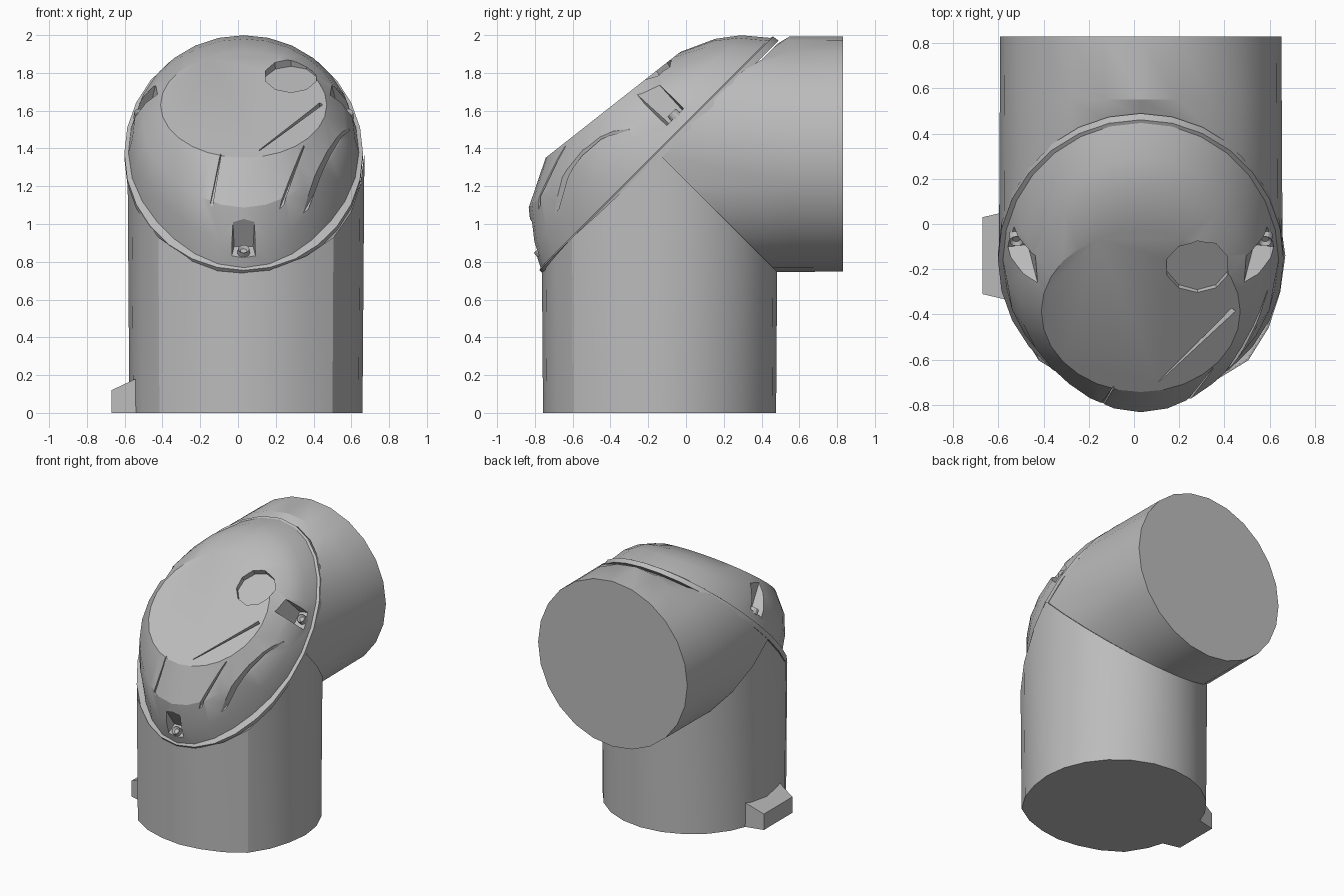
import bpy, bmesh, math
from mathutils import Matrix, Vector

if "Cube" in bpy.data.objects:
    bpy.data.objects.remove(bpy.data.objects["Cube"])

grey = bpy.data.materials.new("pipe grey")
grey.use_nodes = True
grey.diffuse_color = (0.5, 0.5, 0.5, 1)
grey.node_tree.nodes["Principled BSDF"].inputs["Base Color"].default_value = (0.5, 0.5, 0.5, 1)

# Slanted frame of the access cover: u across, v up the slope, w outward
S = math.sqrt(0.5)
CENTRE = Vector((0.03, -0.14, 1.37))
SLOPE = Matrix(((1, 0, 0, CENTRE.x), (0, S, -S, CENTRE.y), (0, S, S, CENTRE.z), (0, 0, 0, 1)))
OUTWARD = Vector((0, -S, S))
MITRE = Vector((0, S, S))


def smooth(ob, angle=25):
    bpy.ops.object.select_all(action='DESELECT')
    ob.select_set(True)
    bpy.context.view_layer.objects.active = ob
    bpy.ops.object.shade_smooth_by_angle(angle=math.radians(angle))


def finish(bm, name, matrix=Matrix()):
    bmesh.ops.recalc_face_normals(bm, faces=bm.faces)
    bm.transform(matrix)
    mesh = bpy.data.meshes.new(name)
    bm.to_mesh(mesh)
    bm.free()
    mesh.materials.append(grey)
    ob = bpy.data.objects.new(name, mesh)
    bpy.context.collection.objects.link(ob)
    smooth(ob)
    return ob


def bisect(bm, point, normal, clear):
    bmesh.ops.bisect_plane(bm, geom=bm.verts[:] + bm.edges[:] + bm.faces[:],
                           plane_co=point, plane_no=normal, clear_outer=clear)


def pipe(matrix, r_end, mitre_normal):
    """Pipe running from a closed end to the mitre, trimmed by the cover plane."""
    bm = bmesh.new()
    bmesh.ops.create_cone(bm, cap_ends=True, segments=24, radius1=r_end, radius2=0.635, depth=2.4,
                          matrix=matrix @ Matrix.Translation((0, 0, 1.2)))
    bisect(bm, CENTRE, mitre_normal, True)
    bisect(bm, CENTRE, OUTWARD, True)
    return bm


# Lower pipe, fuller at its two front corners
AXIS_X = 0.042
bm = pipe(Matrix.Translation((AXIS_X, CENTRE.y, 0)), 0.617, MITRE)
for p in bm.verts:
    dx, dy = p.co.x - AXIS_X, p.co.y - CENTRE.y
    if dy < 0:
        off_corner = abs(abs(dx) - abs(dy)) / math.hypot(dx, dy)
        grow = 1 + 0.05 * max(0, 1 - 1.5 * off_corner)
        p.co.x, p.co.y = AXIS_X + dx * grow, CENTRE.y + dy * grow
finish(bm, "lower_pipe")

# Rear pipe, dipping at the top just behind the cover
bm = pipe(Matrix.Translation((CENTRE.x, 0.83, CENTRE.z)) @ Matrix.Rotation(math.pi / 2, 4, 'X'),
          0.622, -MITRE)
bisect(bm, Vector((0, 0.55, 0)), Vector((0, 1, 0)), False)
for p in bm.verts:
    if p.co.y < 0.5 and p.co.z > 1.85:
        p.co.z -= 0.04
finish(bm, "rear_pipe")

# Domed cover: height, tilt, half width, low end, high end, corner pinch of each ring
RINGS = [(-0.02, 0, 0.632, -0.885, 0.87, 0), (0.015, 0, 0.632, -0.885, 0.865, 0),
         (0.02, 0, 0.61, -0.87, 0.85, 0.04), (0.14, 0, 0.59, -0.81, 0.75, 0.06),
         (0.255, -0.05, 0.535, -0.69, 0.64, 0.05), (0.36, -0.12, 0.44, -0.44, 0.46, 0)]
SEG = 28
bm = bmesh.new()
loops = []
for w, tilt, hx, lo, hi, pinch in RINGS:
    loop = []
    for i in range(SEG):
        a = math.tau * i / SEG
        k = 1 - pinch * math.sin(2 * a) ** 2 if math.sin(a) < 0 else 1
        v = (lo + hi) / 2 + (hi - lo) / 2 * math.sin(a) * k
        loop.append(bm.verts.new((hx * math.cos(a) * k, v, w + tilt * v)))
    loops.append(loop)
for a, b in zip(loops, loops[1:]):
    for i in range(SEG):
        j = (i + 1) % SEG
        bm.faces.new((a[i], a[j], b[j], b[i]))
bm.faces.new(loops[0][::-1])
bm.faces.new(loops[-1])
cover = finish(bm, "access_cover", SLOPE)

# All recesses of the cover are gathered in one cutter
recesses = bmesh.new()


def new_box():
    return bmesh.ops.create_cube(recesses, size=2)["verts"]


def pocket(origin, angle, inner, floor):
    """Flared screw pocket, open toward the rim."""
    place = Matrix.Translation((0, origin, 0)) @ Matrix.Rotation(angle, 4, 'Z')
    for p in new_box():
        high, outer = p.co.z > 0, p.co.x > 0
        r = 0.4 if outer else (-0.08 if high else 0)
        half = (0.12 if outer else 0.05) + (0.02 if high else 0)
        p.co = place @ Vector((inner + r, p.co.y * half, 0.5 if high else floor))


def groove(start, end, width):
    """Sliver-shaped groove that widens toward its end."""
    a, b = Vector(start), Vector(end)
    side = Vector((b.y - a.y, a.x - b.x, 0)).normalized()
    for p in new_box():
        base, half = (b, width) if p.co.x > 0 else (a, 0.006)
        high = p.co.z > 0
        p.co = base + side * (half if high else half * 0.3) * p.co.y + Vector((0, 0, 0.25 if high else 0))


# Screw pockets at both sides and the front
pocket(0.2, 0, 0.5, 0.08)
pocket(0.2, math.pi, 0.5, 0.08)
pocket(0, -math.pi / 2, 0.76, 0.07)

# Creases beside the nose and along the right shoulder
groove((-0.12, -0.41, 0.395), (-0.18, -0.7, 0.24), 0.025)
groove((0.32, -0.32, 0.365), (0.19, -0.68, 0.24), 0.025)
groove((0.08, -0.38, 0.39), (0.41, 0.02, 0.32), 0.03)
groove((0.56, -0.02, 0.19), (0.32, -0.62, 0.17), 0.025)

# Shallow finger dimple
bmesh.ops.create_cone(recesses, cap_ends=True, segments=10, radius1=0.14, radius2=0.16, depth=0.3,
                      matrix=Matrix.Translation((0.25, 0.28, 0.445)) @ Matrix.Rotation(-0.2, 4, 'X'))

cutter = finish(recesses, "recess_cutter", SLOPE)
cutter.hide_render = True
mod = cover.modifiers.new("recesses", 'BOOLEAN')
mod.operation, mod.solver, mod.object, mod.use_self = 'DIFFERENCE', 'EXACT', cutter, True
bpy.context.view_layer.update()
bpy.context.view_layer.objects.active = cover
bpy.ops.object.modifier_apply(modifier=mod.name)
bpy.data.objects.remove(cutter)
smooth(cover)

# Screws with a recessed socket
for name, u, v, w in (("left_screw", 0.55, 0.2, 0.08), ("right_screw", -0.55, 0.2, 0.08),
                      ("front_screw", 0, -0.81, 0.07)):
    bm = bmesh.new()
    bmesh.ops.create_cone(bm, cap_ends=True, segments=12, radius1=0.034, radius2=0.03, depth=0.04)
    top = max(bm.faces, key=lambda f: f.calc_center_median().z)
    bmesh.ops.inset_region(bm, faces=[top], thickness=0.013)
    bmesh.ops.translate(bm, verts=top.verts, vec=(0, 0, -0.015))
    finish(bm, name, SLOPE @ Matrix.Translation((u, v, w + 0.01)))

# Foot lug on the right side, with a sloping top
bm = bmesh.new()
bmesh.ops.create_cube(bm, size=2)
for p in bm.verts:
    outer = p.co.x < 0
    half = 0.17 if outer else 0.21
    p.co = (-0.67 if outer else -0.5, -0.14 + half * p.co.y,
            0 if p.co.z < 0 else (0.12 if outer else 0.2))
finish(bm, "foot_lug")
